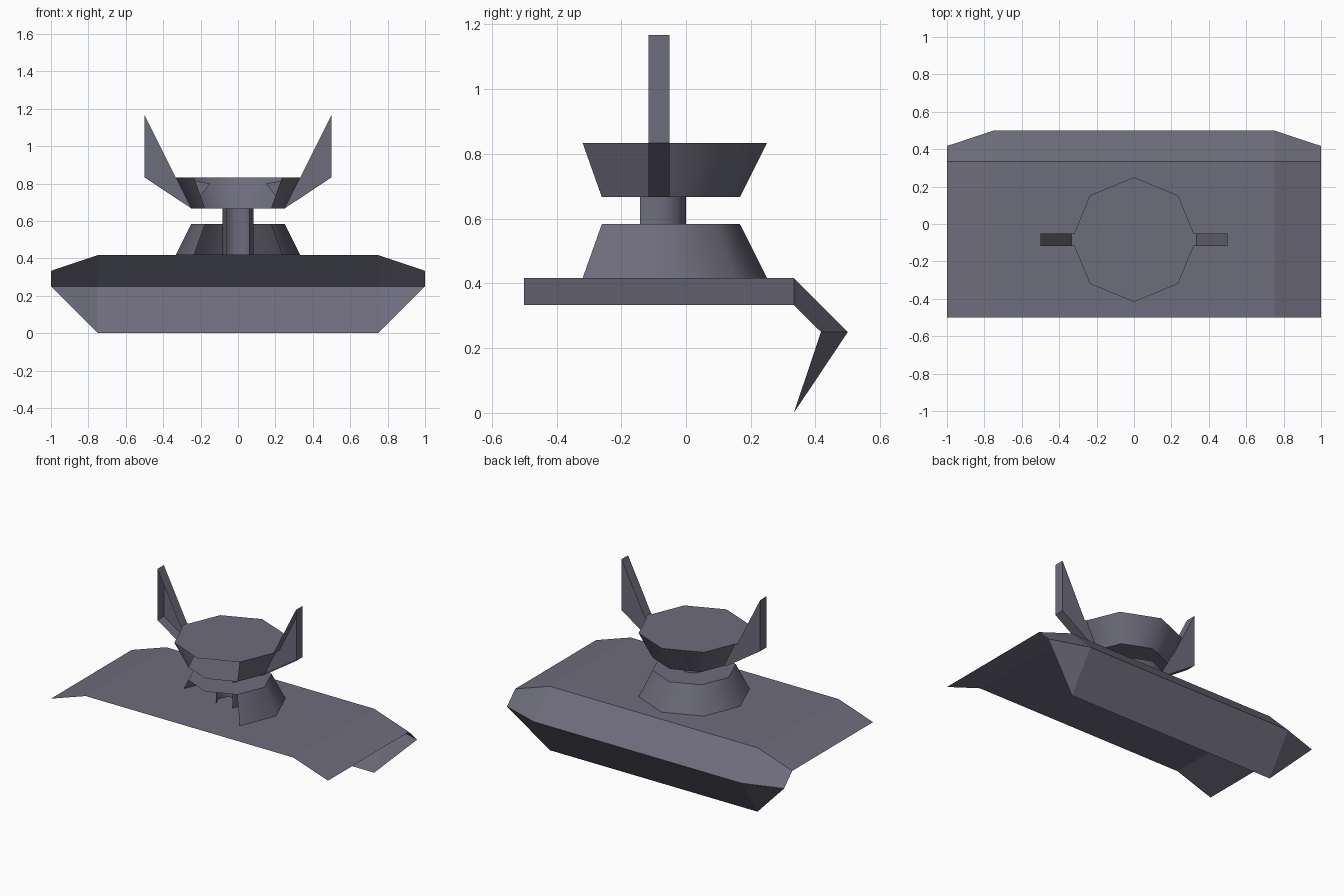
import bpy
from math import sin, cos, pi, radians

if "Cube" in bpy.data.objects:
    bpy.data.objects.remove(bpy.data.objects["Cube"])

CY = -1 / 12  # turret axis

# Dark violet grey paint shared by all parts
paint = bpy.data.materials.new("violet_grey")
paint.diffuse_color = (.155, .15, .2, 1)
paint.use_nodes = True
paint.node_tree.nodes["Principled BSDF"].inputs["Base Color"].default_value = paint.diffuse_color


def add_mesh(name, verts, faces):
    mesh = bpy.data.meshes.new(name)
    mesh.from_pydata(verts, [], faces)
    mesh.materials.append(paint)
    mesh.update()
    obj = bpy.data.objects.new(name, mesh)
    bpy.context.collection.objects.link(obj)
    return obj


def open_octagon(name, r0, z0, r1, z1, cap_bottom=False, cap_top=False):
    """Smooth eight-sided frustum whose two front panels are left open."""
    verts = [(r * sin(i * pi / 4), CY - r * cos(i * pi / 4), z)
             for r, z in ((r0, z0), (r1, z1)) for i in range(8)]
    # vertex 0 points forward, so panels 0 and 7 are the front ones
    faces = [(i, i + 1, i + 9, i + 8) for i in range(1, 7)]
    if cap_bottom:
        faces.append(tuple(reversed(range(8))))
    if cap_top:
        faces.append(tuple(range(8, 16)))
    obj = add_mesh(name, verts, faces)
    # round shading on the wall, crisp rims
    bpy.ops.object.select_all(action='DESELECT')
    obj.select_set(True)
    bpy.context.view_layer.objects.active = obj
    bpy.ops.object.shade_smooth_by_angle(angle=radians(50))
    return obj


# Hull: thin deck with drooping sides, folded down and under at the back
deck = [(-1, .333), (-.75, .417), (.75, .417), (1, .333)]
verts = [(x, -.5, z) for x, z in deck]
verts += [(x, .333, z) for x, z in deck]
verts += [(-1, .417, .25), (-.75, .5, .25), (.75, .5, .25), (1, .417, .25)]
verts += [(-.75, .333, 0), (.75, .333, 0)]
faces = [(r + i, r + i + 1, r + i + 5, r + i + 4) for r in (0, 4) for i in range(3)]
faces += [(9, 10, 13, 12), (8, 9, 12), (10, 11, 13)]
add_mesh("hull_deck", verts, faces)

# Turret: base, stem and flared head on one axis
open_octagon("turret_base", 1 / 3, .417, .25, .583, cap_top=True)
open_octagon("turret_stem", 1 / 12, .417, 1 / 12, .667)
open_octagon("turret_head", .25, .667, 1 / 3, .833, cap_bottom=True, cap_top=True)

# Fins: swept profile given depth, front side open
profile = [(.5, 1.167), (.333, .833), (.15, .8), (.25, .667), (.5, .833)]
n = len(profile)
for side, label in ((-1, "left_fin"), (1, "right_fin")):
    verts = [(side * x, y, z) for y in (CY - .033, CY + .033) for x, z in profile]
    faces = [(i, (i + 1) % n, n + (i + 1) % n, n + i) for i in range(n)]
    faces.append(tuple(reversed(range(n, 2 * n))))
    if side > 0:
        faces = [f[::-1] for f in faces]
    fin = add_mesh(label, verts, faces)
    fin.data.flip_normals()
